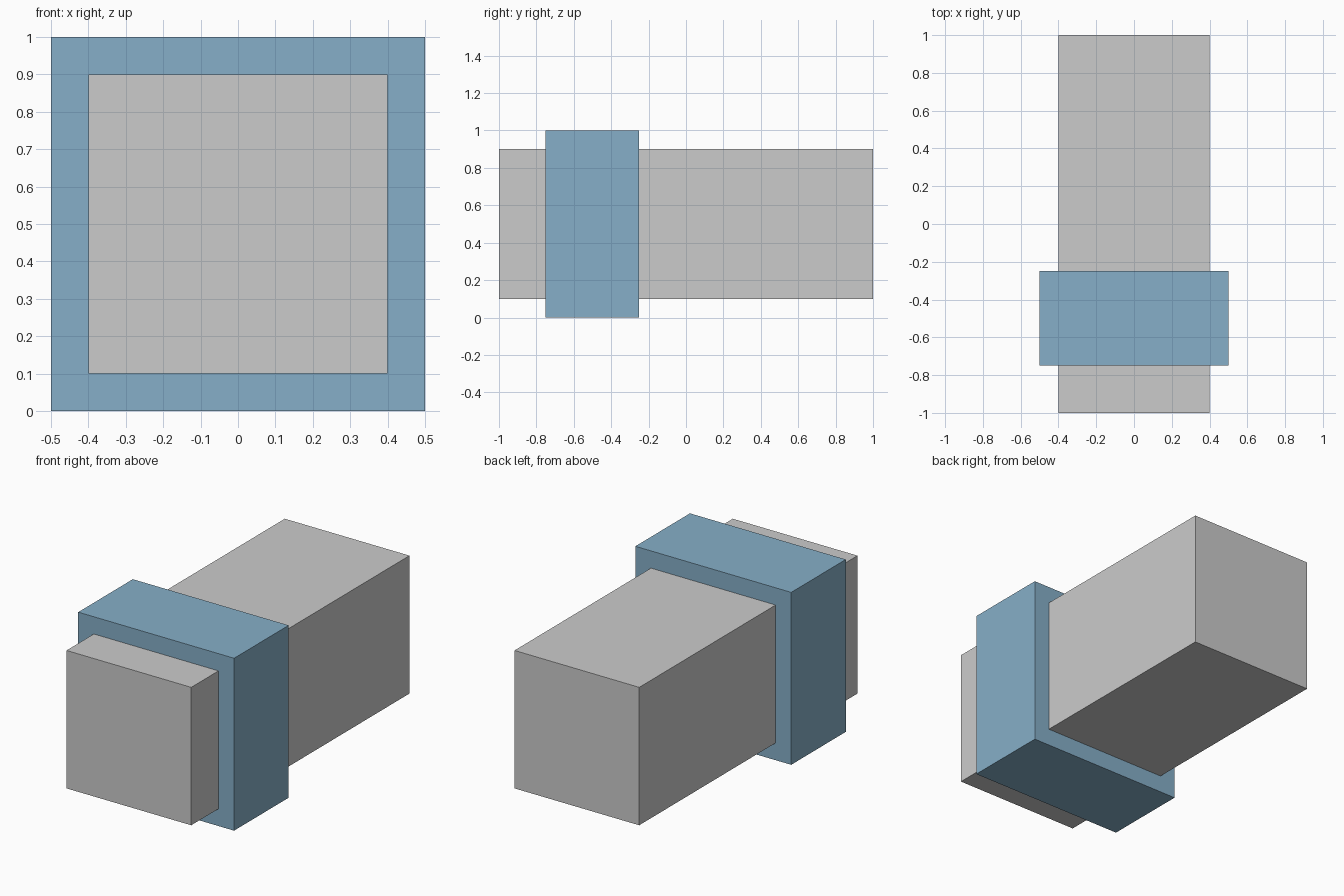
import bpy

if "Cube" in bpy.data.objects:
    bpy.data.objects.remove(bpy.data.objects["Cube"])


def box(name, lo, hi):
    """Axis-aligned box between two corners, with its scale applied."""
    centre = [(a + b) / 2 for a, b in zip(lo, hi)]
    bpy.ops.mesh.primitive_cube_add(size=1, location=centre)
    obj = bpy.context.object
    obj.name = name
    obj.scale = [b - a for a, b in zip(lo, hi)]
    bpy.ops.object.transform_apply(location=False, rotation=False, scale=True)
    return obj


# Long grey body
box("body", (-0.4, -1.0, 0.1), (0.4, 1.0, 0.9))

# Blue collar wrapped around the body near the front
collar = box("collar", (-0.5, -0.75, 0.0), (0.5, -0.25, 1.0))
blue = bpy.data.materials.new("blue")
blue.diffuse_color = (0.24, 0.43, 0.58, 1.0)
blue.use_nodes = True
blue.node_tree.nodes["Principled BSDF"].inputs["Base Color"].default_value = blue.diffuse_color
collar.data.materials.append(blue)
